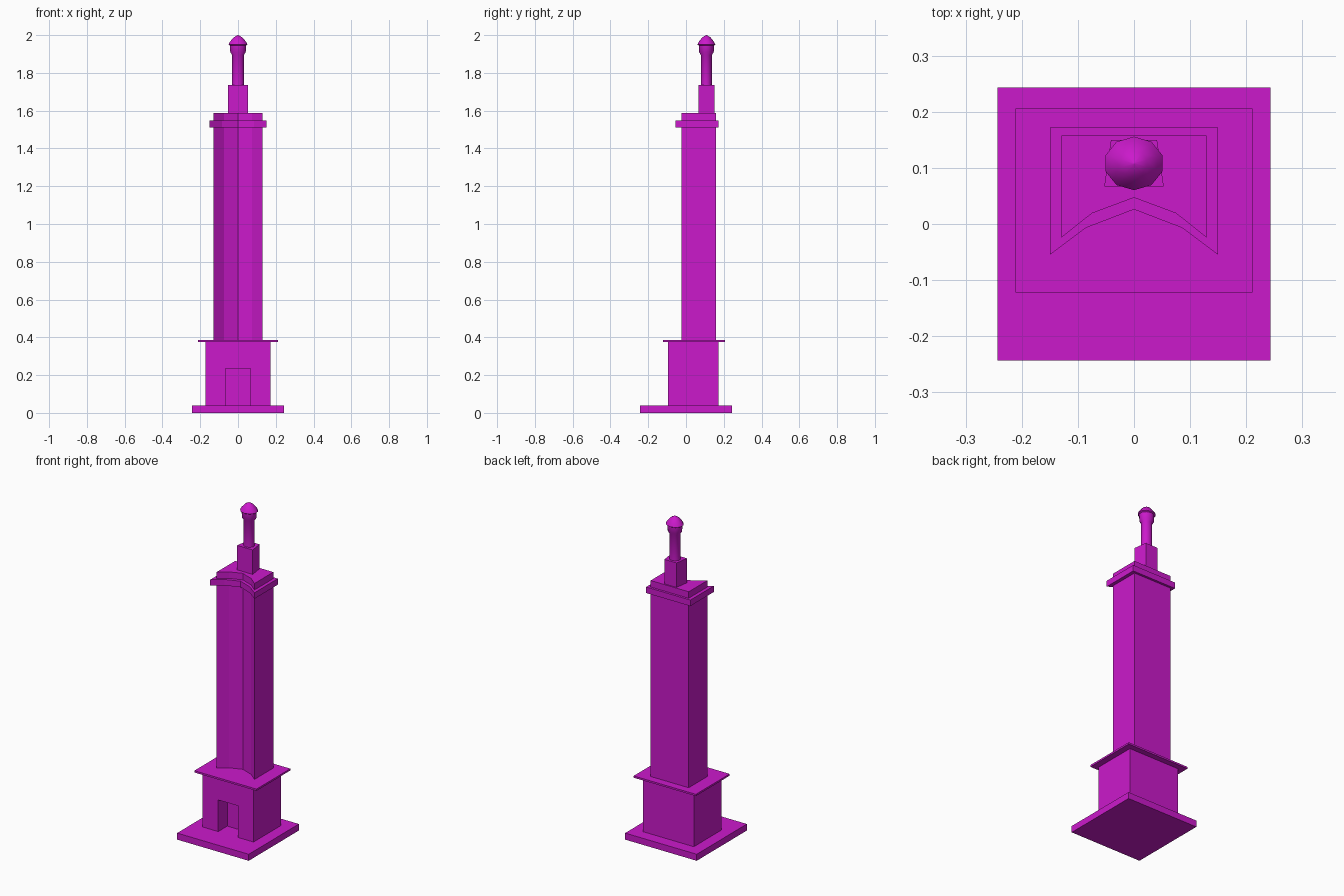
import bpy, bmesh
from math import sin, cos, pi

if "Cube" in bpy.data.objects:
    bpy.data.objects.remove(bpy.data.objects["Cube"])

mat = bpy.data.materials.new("magenta")
mat.diffuse_color = (0.6, 0.01, 0.6, 1)
mat.use_nodes = True
mat.node_tree.nodes["Principled BSDF"].inputs["Base Color"].default_value = mat.diffuse_color


def make(name, bm):
    bmesh.ops.recalc_face_normals(bm, faces=bm.faces)
    me = bpy.data.meshes.new(name)
    bm.to_mesh(me)
    bm.free()
    me.materials.append(mat)
    ob = bpy.data.objects.new(name, me)
    bpy.context.collection.objects.link(ob)
    return ob


def loft(name, rings):
    """Skin closed rings of points, capping both ends."""
    bm = bmesh.new()
    loops = [[bm.verts.new(p) for p in r] for r in rings]
    n = len(loops[0])
    for a, b in zip(loops, loops[1:]):
        for i in range(n):
            j = (i + 1) % n
            bm.faces.new((a[i], a[j], b[j], b[i]))
    bm.faces.new(loops[0])
    bm.faces.new(loops[-1])
    return make(name, bm)


def prism(name, half, z0, z1):
    """Extrude a plan mirrored in x; half runs front to back on +x."""
    plan = half + [(-x, y) for x, y in reversed(half) if x > 0]
    return loft(name, [[(x, y, z) for x, y in plan] for z in (z0, z1)])


def box(name, hx, y0, y1, z0, z1):
    return prism(name, [(hx, y0), (hx, y1)], z0, z1)


# stepped base and entrance block
box("base_slab", 0.243, -0.243, 0.243, 0, 0.04)
block = box("entrance_block", 0.173, -0.096, 0.171, 0.04, 0.375)
cutter = box("doorway_cutter", 0.067, -0.2, -0.008, 0.02, 0.234)
cutter.hide_render = True
mod = block.modifiers.new("doorway", 'BOOLEAN')
mod.object = cutter
mod.operation = 'DIFFERENCE'
mod.solver = 'EXACT'
bpy.context.view_layer.objects.active = block
block.select_set(True)
bpy.ops.object.modifier_apply(modifier=mod.name)
bpy.data.objects.remove(cutter)
box("ledge", 0.211, -0.122, 0.206, 0.374, 0.385)

# tall shaft with concave front, and its cornice
prism("shaft", [(0, 0.047), (0.075, 0.019), (0.129, -0.024), (0.129, 0.158)], 0.385, 1.587)
prism("cornice", [(0, 0.026), (0.086, -0.007), (0.15, -0.055), (0.15, 0.172)], 1.51, 1.547)

# tapered-plan pedestal
prism("pedestal", [(0.053, 0.067), (0.041, 0.15)], 1.587, 1.737)

# ten-sided finial column and capped head
profile = [(0.033, 1.737), (0.033, 1.895), (0.043, 1.91), (0.045, 1.945),
           (0.053, 1.95), (0.044, 1.966), (0.024, 1.988), (0.002, 2.0)]
rings = []
for r, z in profile:
    rings.append([(r * cos(pi / 2 + i * pi / 5), 0.108 + 0.9 * r * sin(pi / 2 + i * pi / 5), z)
                  for i in range(10)])
finial = loft("finial", rings)
bpy.ops.object.select_all(action='DESELECT')
finial.select_set(True)
bpy.context.view_layer.objects.active = finial
bpy.ops.object.shade_smooth_by_angle(angle=0.7)
